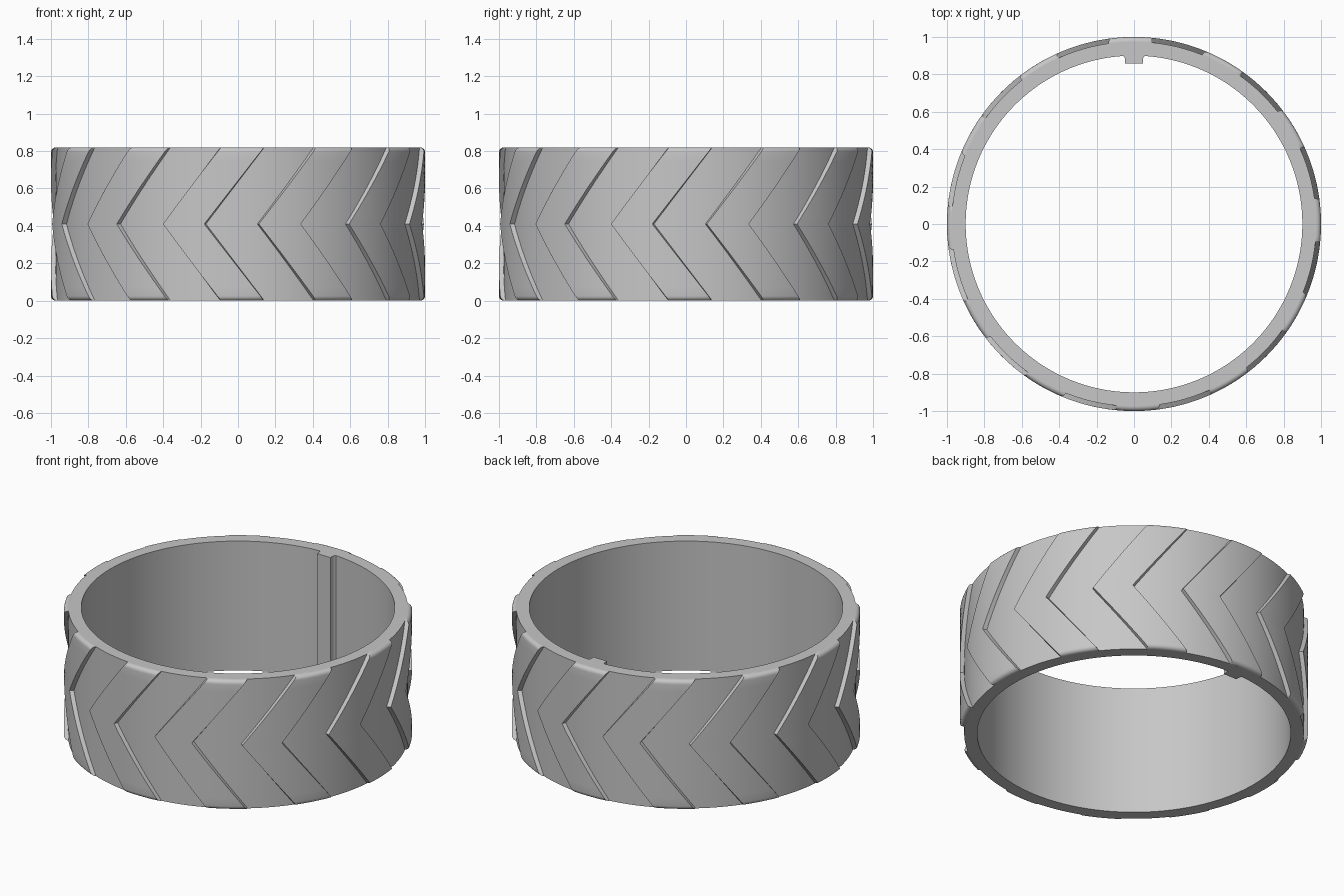
import bpy
import bmesh
import math

cube = bpy.data.objects.get("Cube")
if cube:
    bpy.data.objects.remove(cube, do_unlink=True)

HEIGHT = 0.82
INNER, FLOOR, OUTER = 0.90, 0.975, 1.0
TREADS = 12
SWEEP = 18.4          # degrees the chevron arms sweep back from tip to rim
LEFT, RIGHT = -23.6, -10.4   # tread edges at mid height, degrees from the front
DRAFT = 0.35          # widening of the tread at its foot

grey = bpy.data.materials.new("grey rubber")
colour = (0.57, 0.57, 0.57, 1)
grey.diffuse_color = colour
grey.use_nodes = True
grey.node_tree.nodes["Principled BSDF"].inputs["Base Color"].default_value = colour


def polar(radius, degrees, z):
    a = math.radians(degrees - 90)
    return radius * math.cos(a), radius * math.sin(a), z


def finish(bm, name):
    bmesh.ops.recalc_face_normals(bm, faces=bm.faces)
    mesh = bpy.data.meshes.new(name)
    bm.to_mesh(mesh)
    bm.free()
    mesh.materials.append(grey)
    obj = bpy.data.objects.new(name, mesh)
    bpy.context.collection.objects.link(obj)
    bpy.context.view_layer.objects.active = obj
    bpy.ops.object.select_all(action="DESELECT")
    obj.select_set(True)
    bpy.ops.object.shade_smooth_by_angle(angle=math.radians(30))
    return obj


# Band: a rectangular section swept around the axis
bm = bmesh.new()
section = [(INNER, 0), (FLOOR, 0), (FLOOR, HEIGHT), (INNER, HEIGHT)]
steps = 240
rings = [[bm.verts.new(polar(r, 360 * i / steps, z)) for r, z in section]
         for i in range(steps)]
for i in range(steps):
    a, b = rings[i - 1], rings[i]
    for j in range(4):
        k = (j + 1) % 4
        bm.faces.new((a[j], b[j], b[k], a[k]))
finish(bm, "band")

# Tread levels: rounded rims at both ends, straight arms meeting at mid height
mid = HEIGHT / 2
fillet = OUTER - FLOOR
upper = []
for i in range(9):
    upper.append((mid + (mid - fillet) * i / 8, OUTER))
for i in range(1, 6):
    t = math.radians(90 * i / 5)
    upper.append((HEIGHT - fillet + fillet * math.sin(t), FLOOR + fillet * math.cos(t)))
levels = [(HEIGHT - z, r) for z, r in reversed(upper[1:])] + upper

# Chevron treads: each level is an arc with a foot buried in the band
columns = 8
for n in range(TREADS):
    bm = bmesh.new()
    rows = []
    for z, r in levels:
        shift = SWEEP * abs(z - mid) / mid + n * 360 / TREADS
        row = [polar(FLOOR - 0.004, LEFT + shift - DRAFT, z)]
        row += [polar(r, LEFT + shift + (RIGHT - LEFT) * c / columns, z)
                for c in range(columns + 1)]
        row.append(polar(FLOOR - 0.004, RIGHT + shift + DRAFT, z))
        rows.append([bm.verts.new(p) for p in row])
    for a, b in zip(rows, rows[1:]):
        for j in range(len(a) - 1):
            bm.faces.new((a[j], a[j + 1], b[j + 1], b[j]))
    # Close the buried back and the ends
    for a, b in zip(rows, rows[1:]):
        bm.faces.new((a[-1], a[0], b[0], b[-1]))
    bm.faces.new(rows[0])
    bm.faces.new(rows[-1])
    finish(bm, f"chevron_tread_{n + 1}")

# Inner key: a filleted rib along the back of the bore
half = [(0.047, 0.858), (0.047, 0.882), (0.051, 0.893), (0.058, 0.899),
        (0.068, 0.9), (0.068, 0.93)]
outline = half + [(-x, y) for x, y in reversed(half)]
bm = bmesh.new()
base = bm.faces.new([bm.verts.new((x, y, 0)) for x, y in outline])
rib = bmesh.ops.extrude_face_region(bm, geom=[base])
bmesh.ops.translate(bm, vec=(0, 0, HEIGHT),
                    verts=[v for v in rib["geom"] if isinstance(v, bmesh.types.BMVert)])
finish(bm, "inner_key")
